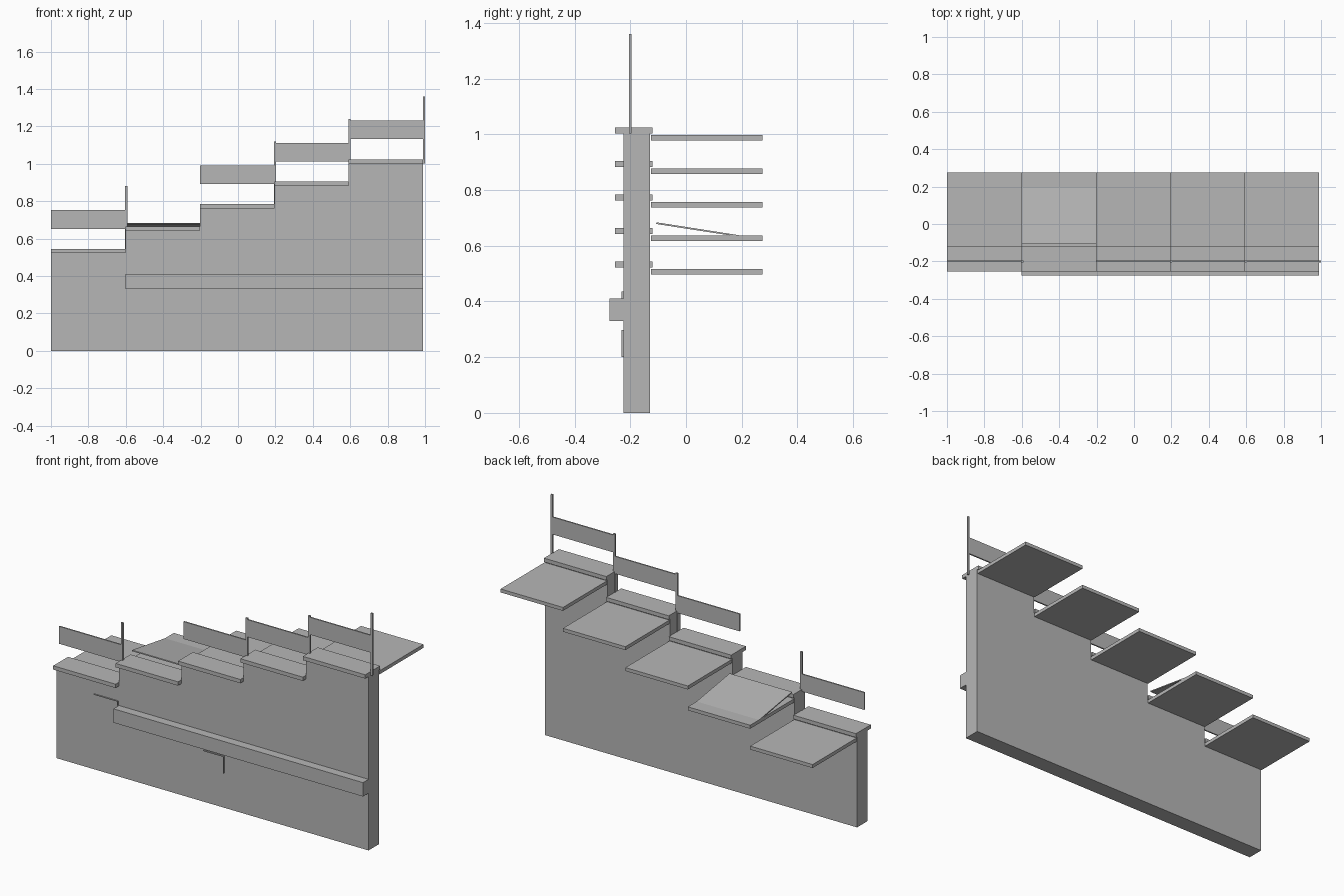
import bpy, math

if "Cube" in bpy.data.objects:
    bpy.data.objects.remove(bpy.data.objects["Cube"])

grey = bpy.data.materials.new("concrete grey")
grey.diffuse_color = (0.47, 0.47, 0.47, 1)
grey.use_nodes = True
grey.node_tree.nodes["Principled BSDF"].inputs["Base Color"].default_value = grey.diffuse_color


def prism(name, profile, lo, hi, axis):
    """Extrude a closed 2D profile along x (profile = y,z) or y (profile = x,z)."""
    def place(a, b, d):
        return (d, a, b) if axis == "x" else (a, d, b)
    n = len(profile)
    verts = [place(a, b, d) for d in (lo, hi) for a, b in profile]
    faces = [list(range(n))[::-1], list(range(n, 2 * n))]
    faces += [[i, (i + 1) % n, (i + 1) % n + n, i + n] for i in range(n)]
    if axis == "y":
        faces = [f[::-1] for f in faces]
    mesh = bpy.data.meshes.new(name)
    mesh.from_pydata(verts, [], faces)
    mesh.materials.append(grey)
    obj = bpy.data.objects.new(name, mesh)
    bpy.context.collection.objects.link(obj)
    return obj


def box(name, x, y, z):
    return prism(name, [(y[0], z[0]), (y[1], z[0]), (y[1], z[1]), (y[0], z[1])],
                 x[0], x[1], "x")


STEPS, LEFT, WIDTH = 5, -1.0, 0.398
BASE, RISE = 0.522, 0.12
FRONT, BACK = -0.225, -0.13
edges = [LEFT + WIDTH * i for i in range(STEPS + 1)]
tops = [BASE + RISE * i for i in range(STEPS)]

# Stepped wall as one silhouette
outline = [(edges[0], 0), (edges[-1], 0)]
for i in reversed(range(STEPS)):
    outline += [(edges[i + 1], tops[i]), (edges[i], tops[i])]
prism("stepped_wall", outline, FRONT, BACK, "y")

for i in range(STEPS):
    span, z = (edges[i], edges[i + 1]), tops[i]
    # Coping and rear tread
    box(f"coping_{i + 1}", span, (-0.255, -0.12), (z, z + 0.022))
    box(f"rear_slab_{i + 1}", span, (-0.126, 0.275), (z - 0.025, z - 0.005))
    # Railing, with the second bay left open
    if i != 1:
        box(f"rail_panel_{i + 1}", span, (-0.204, -0.196), (z + 0.13, z + 0.23))
        x = span[1] + 0.004
        box(f"rail_post_{i + 1}", (x - 0.006, x + 0.006), (-0.205, -0.195),
            (z, z + 0.358))

# Loose tilted sheet lying on the second slab
prism("tilted_sheet", [(-0.107, 0.678), (0.165, 0.636), (0.195, 0.637), (-0.106, 0.684)],
      edges[1], edges[2], "x")

# Ledge along the front
box("front_ledge", (edges[1], edges[-1]), (-0.275, FRONT), (0.33, 0.41))

# Thin bent trims on the front face
for name, x0, x1, z0, z1 in (("upper_trim", -0.76, -0.605, 0.41, 0.436),
                             ("lower_trim", -0.06, 0.07, 0.20, 0.298)):
    t = 0.003
    prism(name, [(x0, z1 - t), (x1 - t, z1 - t), (x1 - t, z0), (x1, z0), (x1, z1), (x0, z1)],
          -0.232, FRONT, "y")
